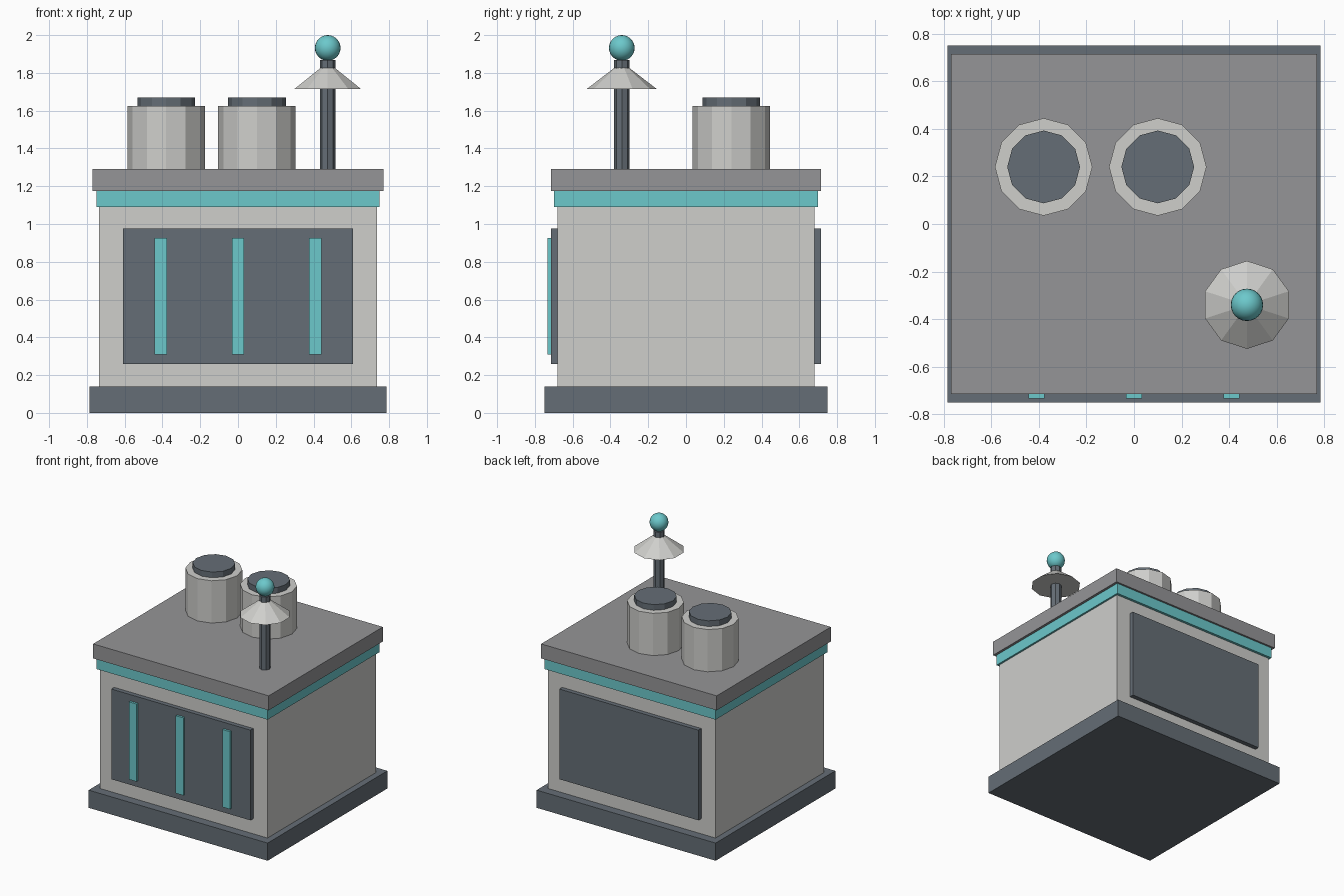
import bpy

cube = bpy.data.objects.get("Cube")
if cube:
    bpy.data.objects.remove(cube, do_unlink=True)


def material(name, rgb):
    m = bpy.data.materials.new(name)
    m.use_nodes = True
    colour = (*rgb, 1)
    m.diffuse_color = colour
    m.node_tree.nodes["Principled BSDF"].inputs["Base Color"].default_value = colour
    return m


PALE = material("pale grey", (0.62, 0.62, 0.60))
ROOF = material("roof grey", (0.30, 0.30, 0.31))
DARK = material("dark slate", (0.13, 0.155, 0.18))
TEAL = material("teal glow", (0.15, 0.58, 0.60))


def finish(name, mat):
    obj = bpy.context.object
    obj.name = obj.data.name = name
    obj.data.materials.append(mat)
    return obj


def box(name, mat, x, y, z):
    """Box from (low, high) ranges on each axis."""
    bpy.ops.mesh.primitive_cube_add(size=1, location=[sum(r) / 2 for r in (x, y, z)])
    obj = finish(name, mat)
    obj.scale = [r[1] - r[0] for r in (x, y, z)]
    bpy.ops.object.transform_apply(location=False, rotation=False, scale=True)
    return obj


def slab(name, mat, half_x, half_y, low, high):
    return box(name, mat, (-half_x, half_x), (-half_y, half_y), (low, high))


def column(name, mat, x, y, low, high, radius, sides, top_radius=None):
    """Faceted cylinder or tapered cone standing between two heights."""
    bpy.ops.mesh.primitive_cone_add(
        vertices=sides, radius1=radius,
        radius2=radius if top_radius is None else top_radius,
        depth=high - low, location=(x, y, (low + high) / 2))
    return finish(name, mat)


# Building shell, stacked from the ground up
slab("base_plinth", DARK, 0.785, 0.75, 0, 0.14)
slab("body", PALE, 0.735, 0.68, 0.14, 1.09)
slab("trim_band", TEAL, 0.75, 0.70, 1.09, 1.175)
slab("roof_slab", ROOF, 0.77, 0.715, 1.175, 1.29)

# Wall panels and the front light strips
box("front_panel", DARK, (-0.61, 0.61), (-0.715, -0.67), (0.26, 0.975))
box("back_panel", DARK, (-0.61, 0.61), (0.67, 0.715), (0.26, 0.975))
for label, x in (("right", -0.41), ("middle", 0), ("left", 0.41)):
    box(label + "_light_strip", TEAL, (x - 0.033, x + 0.033), (-0.733, -0.71), (0.31, 0.925))

# Roof tanks with dark caps
for label, x in (("right", -0.38), ("left", 0.10)):
    column(label + "_tank", PALE, x, 0.24, 1.29, 1.625, 0.205, 12)
    column(label + "_tank_cap", DARK, x, 0.24, 1.625, 1.67, 0.153, 12)

# Mast with conical shade and beacon
MX, MY = 0.475, -0.34
column("mast", DARK, MX, MY, 1.29, 1.868, 0.041, 8)
column("mast_shade", PALE, MX, MY, 1.715, 1.83, 0.185, 10, 0.035)
bpy.ops.mesh.primitive_uv_sphere_add(segments=24, ring_count=12, radius=0.068,
                                     location=(MX, MY, 1.932))
finish("beacon", TEAL)
bpy.ops.object.shade_smooth()
